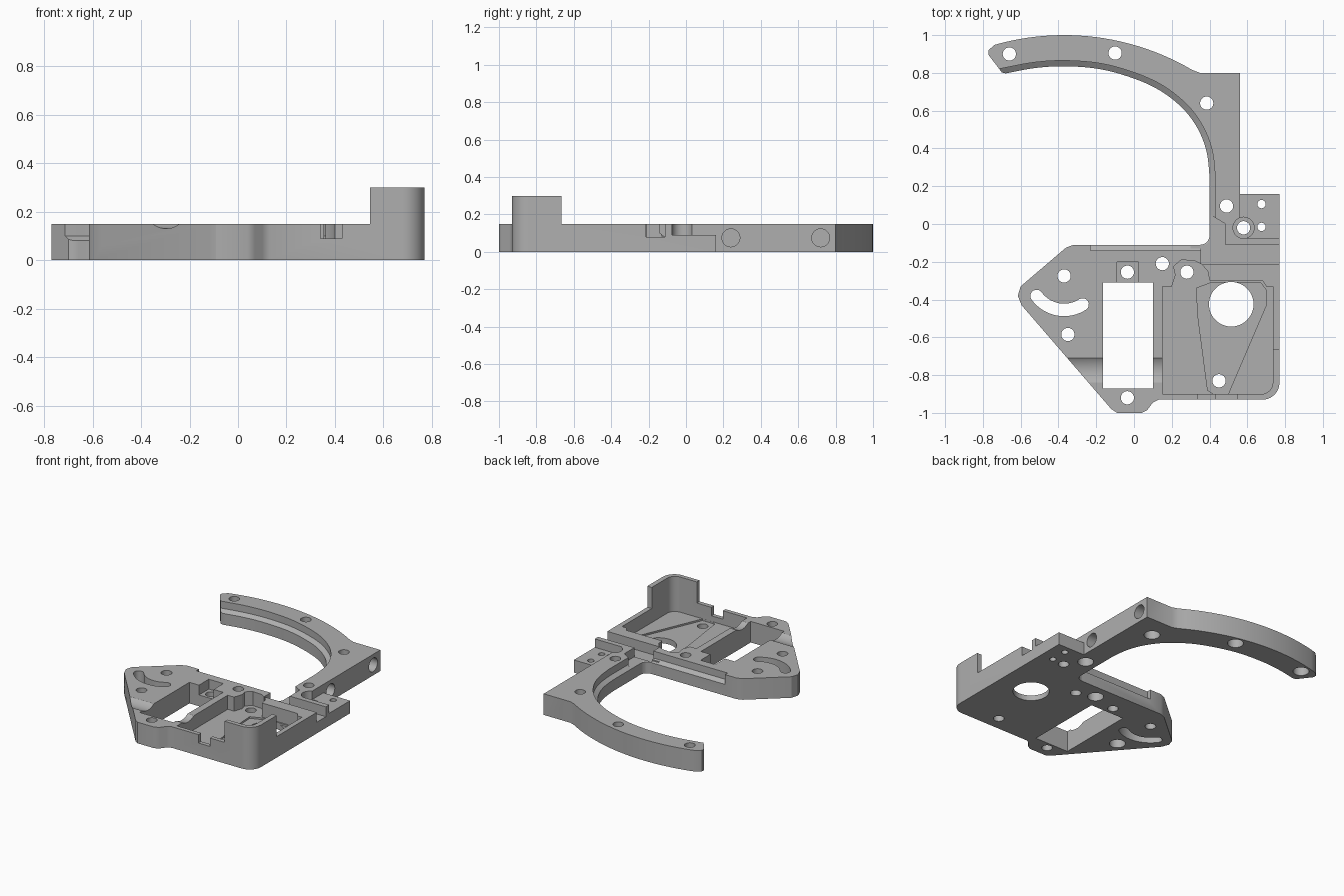
import bpy
import bmesh
from math import sin, cos, pi, radians
from mathutils import Vector, Matrix

cube = bpy.data.objects.get("Cube")
if cube:
    bpy.data.objects.remove(cube, do_unlink=True)

grey = bpy.data.materials.new("plain_grey")
grey.use_nodes = True
tone = (0.43, 0.43, 0.43, 1)
grey.diffuse_color = tone
grey.node_tree.nodes["Principled BSDF"].inputs["Base Color"].default_value = tone

TOP, TALL, FLOOR = 0.15, 0.30, 0.05


def arc(cx, cy, r, a0, a1, n=10):
    return [(cx + r * cos(radians(a0 + (a1 - a0) * i / n)),
             cy + r * sin(radians(a0 + (a1 - a0) * i / n))) for i in range(n + 1)]


def spline(pts, steps=5):
    """Smooth curve through the points."""
    p = [Vector(q) for q in [pts[0]] + pts + [pts[-1]]]
    out = []
    for a, b, c, d in zip(p, p[1:], p[2:], p[3:]):
        for i in range(steps):
            t = i / steps
            q = b + (c - a) * t / 2 + (a * 2 - b * 5 + c * 4 - d) * t * t / 2 \
                + (b * 3 - a - c * 3 + d) * t ** 3 / 2
            out.append((q.x, q.y))
    return out + [pts[-1]]


def new_object(name, bm):
    bmesh.ops.recalc_face_normals(bm, faces=bm.faces)
    mesh = bpy.data.meshes.new(name)
    bm.to_mesh(mesh)
    bm.free()
    mesh.materials.append(grey)
    obj = bpy.data.objects.new(name, mesh)
    bpy.context.collection.objects.link(obj)
    return obj


def prism(name, pts, z0, z1):
    bm = bmesh.new()
    face = bm.faces.new([bm.verts.new((x, y, z0)) for x, y in pts])
    ext = bmesh.ops.extrude_face_region(bm, geom=[face])
    verts = [v for v in ext["geom"] if isinstance(v, bmesh.types.BMVert)]
    bmesh.ops.translate(bm, verts=verts, vec=(0, 0, z1 - z0))
    return new_object(name, bm)


def box_pts(x0, x1, y0, y1):
    return [(x0, y0), (x1, y0), (x1, y1), (x0, y1)]


def circle(x, y, r, n=32):
    return arc(x, y, r, 0, 360, n)[:-1]


def rod(name, x0, x1, y, z, r, n=32):
    """Cylinder lying along x."""
    bm = bmesh.new()
    bmesh.ops.create_cone(bm, cap_ends=True, segments=n, radius1=r, radius2=r, depth=x1 - x0,
                          matrix=Matrix.Translation(((x0 + x1) / 2, y, z)) @ Matrix.Rotation(pi / 2, 4, "Y"))
    return new_object(name, bm)


def sweep(name, path, section):
    """Loft an (offset, z) section along a path, offset to its left."""
    bm = bmesh.new()
    rings = []
    for i, p in enumerate(path):
        a, b = Vector(path[max(i - 1, 0)]), Vector(path[min(i + 1, len(path) - 1)])
        d = (b - a).normalized()
        rings.append([bm.verts.new((p[0] - d.y * o, p[1] + d.x * o, z)) for o, z in section])
    n = len(section)
    for r, s in zip(rings, rings[1:]):
        for k in range(n):
            bm.faces.new((r[k], r[(k + 1) % n], s[(k + 1) % n], s[k]))
    bm.faces.new(rings[0])
    bm.faces.new(rings[-1])
    return new_object(name, bm)


# Outer silhouette of the plate and its curved arm
inner = spline([(-0.68, 0.797), (-0.53, 0.825), (-0.37, 0.835), (-0.18, 0.82), (0, 0.77),
                (0.14, 0.705), (0.26, 0.61), (0.34, 0.5), (0.385, 0.38), (0.4, 0.25)])
inner += arc(0.35, -0.06, 0.05, 0, -90, 6)
outline = [(-0.12, -0.98), (-0.09, -1), (0.04, -1), (0.07, -0.985), (0.1, -0.945), (0.13, -0.93)]
outline += arc(0.68, -0.84, 0.09, -90, 0)
outline += [(0.77, 0.16), (0.56, 0.16), (0.56, 0.8), (0.35, 0.8)]
outline += arc(-0.37, -0.34, 1.34, 59.5, 106, 24)
outline += [(-0.77, 0.92), (-0.77, 0.895), (-0.7, 0.803)] + inner
outline += [(-0.32, -0.11), (-0.36, -0.125), (-0.6, -0.33), (-0.615, -0.38), (-0.595, -0.43)]
plate = prism("mounting_plate", outline, 0, TALL)


def cut(cutter):
    cutter.hide_render = True
    mod = plate.modifiers.new("cut", "BOOLEAN")
    mod.operation = "DIFFERENCE"
    mod.solver = "EXACT"
    mod.object = cutter
    bpy.context.view_layer.objects.active = plate
    bpy.ops.object.modifier_apply(modifier=mod.name)
    bpy.data.objects.remove(cutter, do_unlink=True)


def pocket(pts, z0, z1=0.4):
    cut(prism("pocket_cutter", pts, z0, z1))


# Lower everything but the tall front corner
pocket(box_pts(-1.2, 0.545, -1.2, 1.2), TOP)
pocket(box_pts(0.5, 1.2, -0.665, 1.2), TOP)

# Main pocket with a side bulge, and the flared channel in its floor
pocket([(0.15, -0.9)] + arc(0.675, -0.84, 0.06, -90, 0, 8)
       + [(0.735, -0.33), (0.7, -0.33), (0.68, -0.3), (0.4, -0.3), (0.39, -0.25), (0.36, -0.215),
          (0.32, -0.195), (0.25, -0.19), (0.21, -0.225), (0.22, -0.27), (0.2, -0.33), (0.15, -0.33)], FLOOR)
pocket([(0.33, -0.34), (0.34, -0.5), (0.39, -0.88), (0.42, -0.899), (0.5, -0.899), (0.52, -0.85),
        (0.7, -0.43), (0.7, -0.35), (0.67, -0.31), (0.41, -0.31)], FLOOR - 0.012)

# Front notch, cross slot, low pad and the corner relief
pocket(box_pts(0.34, 0.43, -1, -0.88), 0.09)
pocket(box_pts(0.355, 0.9, -0.215, -0.112), 0.08)
pocket(box_pts(0.56, 0.9, -0.075, 0.3), 0.09)
pocket([(0.3, -0.13), (0.485, -0.13), (0.485, 0), (0.41, 0.045), (0.3, 0.045)], 0.085)

# Stepped lip along the inner edge of the arm
lip = [(-0.8, 0.775)] + inner + [(-0.23, -0.11)]
cut(sweep("lip_cutter", lip, [(0.03, 0.4), (0.03, 0.1), (-0.02, 0.067), (-0.02, 0.4)]))

# Low dial area with its curved slot
dial = (-0.37, -0.275)
pocket([(-0.9, -0.47), (-0.58, -0.465)] + arc(*dial, 0.245, 235, 300, 12)
       + [(-0.22, -0.43), (-0.215, -0.28), (-0.18, -0.28), (-0.18, -0.23), (-0.215, -0.15),
          (-0.22, 0), (-0.9, 0)], 0.06)
ends = [arc(*dial, 0.18, a, a, 1)[0] for a in (216, 303)]
pocket(arc(*dial, 0.213, 216, 303, 16) + arc(*ends[1], 0.033, 303, 483, 8)[1:-1]
       + arc(*dial, 0.147, 303, 216, 16) + arc(*ends[0], 0.033, 396, 576, 8)[1:-1][::1], -0.1)

# Rectangular window with its recessed tab
pocket(box_pts(-0.165, 0.1, -0.87, -0.31), -0.1)
pocket(box_pts(-0.09, 0.025, -0.35, -0.2), 0.08)

# Shallow round groove running across the plate
cut(rod("groove_cutter", -0.6, 0.2, -0.775, 0.245, 0.115, 64))

# Screw holes; the first group is counterbored from below
bored = [(-0.66, 0.9), (-0.1, 0.905), (0.385, 0.64), (0.49, 0.095), (0.15, -0.21), (-0.35, -0.585)]
plain = [dial, (-0.035, -0.92), (-0.035, -0.255), (0.28, -0.255), (0.45, -0.83), (0.58, -0.02)]
for x, y in bored + plain:
    pocket(circle(x, y, 0.035), -0.1)
for x, y in bored:
    pocket(circle(x, y, 0.052), -0.1, 0.06)
for y in (0.105, -0.015):
    pocket(circle(0.675, y, 0.022, 20), -0.1)
pocket(circle(0.58, -0.02, 0.056), 0.07)
pocket(circle(0.515, -0.425, 0.118, 48), -0.1)

# Magnet holes in the side of the arm
for y in (0.24, 0.72):
    cut(rod("side_hole_cutter", 0.46, 0.7, y, 0.075, 0.048))

bpy.ops.object.select_all(action="DESELECT")
plate.select_set(True)
bpy.context.view_layer.objects.active = plate
bpy.ops.object.shade_smooth_by_angle(angle=radians(30))
